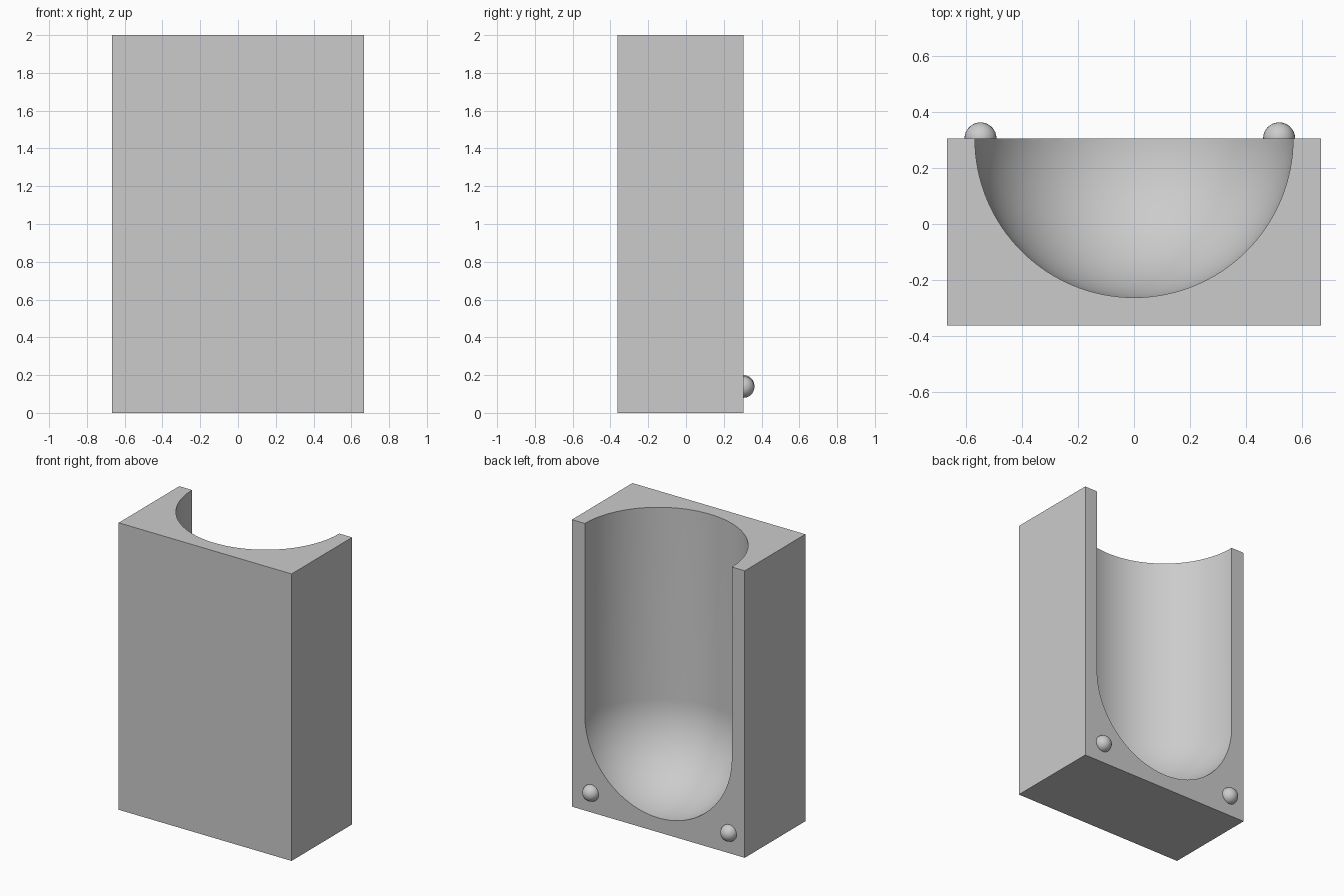
import bpy, bmesh, math
from mathutils import Vector, Matrix

if "Cube" in bpy.data.objects:
    bpy.data.objects.remove(bpy.data.objects["Cube"], do_unlink=True)

WIDTH, DEPTH, HEIGHT = 1.333, 0.667, 2.0
FRONT = -0.362
BACK = FRONT + DEPTH
WALL = 0.1
RADIUS = DEPTH - WALL
PIN_RADIUS = 0.057

grey = bpy.data.materials.new("plain grey")
grey.use_nodes = True
colour = (0.6, 0.6, 0.6, 1)
grey.diffuse_color = colour
grey.node_tree.nodes["Principled BSDF"].inputs["Base Color"].default_value = colour


def make_object(name, bm):
    bmesh.ops.recalc_face_normals(bm, faces=bm.faces)
    mesh = bpy.data.meshes.new(name)
    bm.to_mesh(mesh)
    bm.free()
    mesh.materials.append(grey)
    obj = bpy.data.objects.new(name, mesh)
    bpy.context.collection.objects.link(obj)
    return obj


def smooth(obj):
    bpy.ops.object.select_all(action='DESELECT')
    obj.select_set(True)
    bpy.context.view_layer.objects.active = obj
    bpy.ops.object.shade_smooth_by_angle(angle=math.radians(30))


# Solid block
bm = bmesh.new()
bmesh.ops.create_cube(bm, size=1)
bmesh.ops.scale(bm, vec=(WIDTH, DEPTH, HEIGHT), verts=bm.verts)
bmesh.ops.translate(bm, vec=(0, (FRONT + BACK) / 2, HEIGHT / 2), verts=bm.verts)
block = make_object("mould_block", bm)

# Round-bottomed cutter, revolved around the middle of the back face
bm = bmesh.new()
steps = 32
profile = []
for i in range(steps + 1):
    a = math.pi / 2 * i / steps
    profile.append(Vector((RADIUS * math.sin(a), 0, WALL + RADIUS * (1 - math.cos(a)))))
profile += [Vector((RADIUS, 0, HEIGHT + 0.2)), Vector((0, 0, HEIGHT + 0.2))]
verts = [bm.verts.new(p) for p in profile]
edges = [bm.edges.new(pair) for pair in zip(verts, verts[1:])]
bmesh.ops.spin(bm, geom=verts + edges, cent=(0, 0, 0), axis=(0, 0, 1),
               angle=math.tau, steps=128, use_duplicate=False)
bmesh.ops.remove_doubles(bm, verts=bm.verts, dist=0.0001)
bmesh.ops.translate(bm, vec=(0, BACK, 0), verts=bm.verts)
cutter = make_object("cavity_cutter", bm)
cutter.hide_render = True

# Carve the cavity, then drop the cutter
cut = block.modifiers.new("cavity", 'BOOLEAN')
cut.operation = 'DIFFERENCE'
cut.solver = 'EXACT'
cut.object = cutter
bpy.context.view_layer.objects.active = block
bpy.ops.object.modifier_apply(modifier=cut.name)
bpy.data.objects.remove(cutter, do_unlink=True)
smooth(block)

# Domed locating pins at the foot of the back face
for name, x, z in (("left_pin", 0.517, 0.137), ("right_pin", -0.547, 0.143)):
    bm = bmesh.new()
    bmesh.ops.create_uvsphere(bm, u_segments=32, v_segments=16, radius=PIN_RADIUS,
                              matrix=Matrix.Translation((x, BACK, z)))
    smooth(make_object(name, bm))
